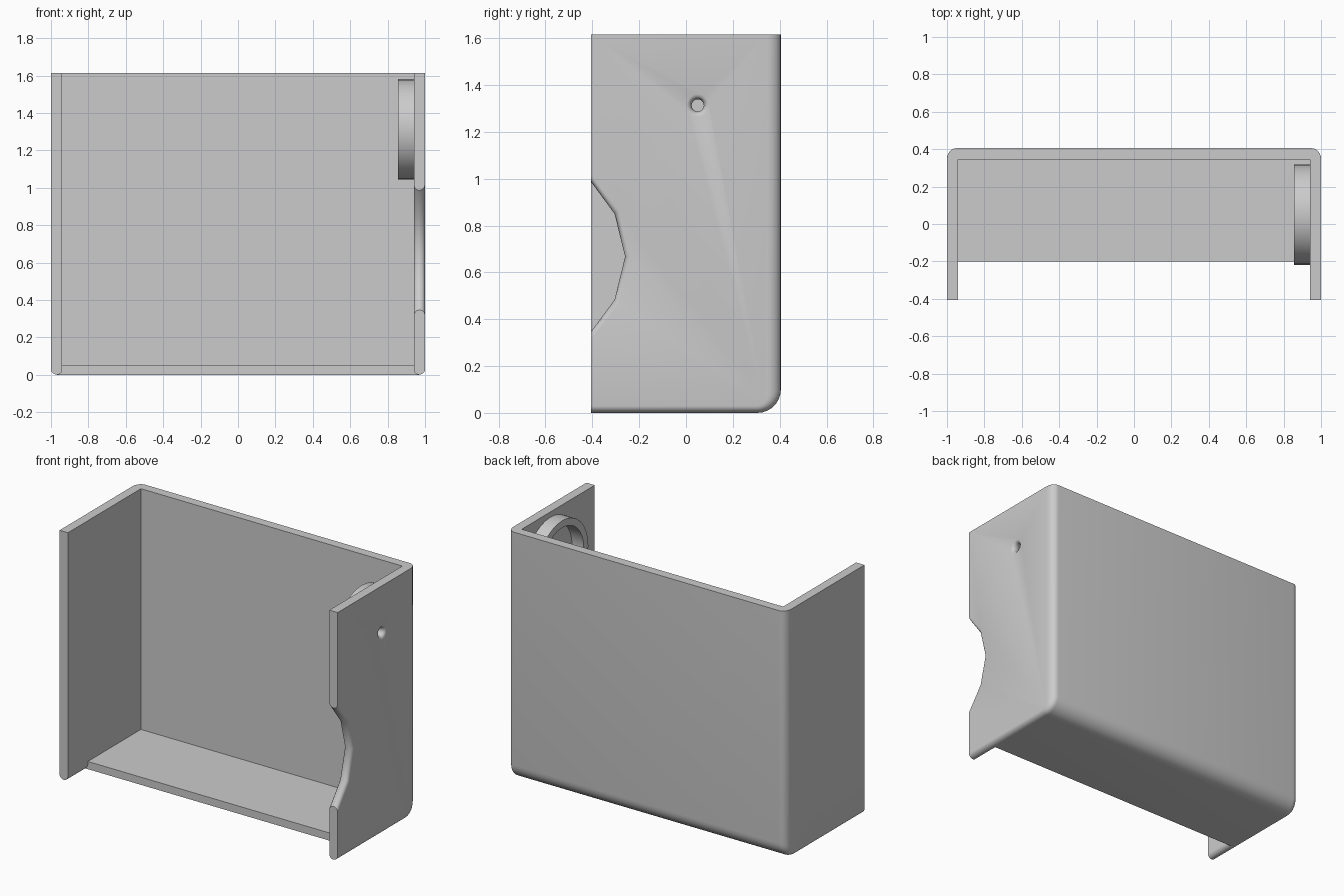
import bpy, bmesh
from math import sin, cos, pi, sqrt, radians

W, D, H = 1.0, 0.405, 1.615      # half width, half depth, height
WALL, FLOOR = 0.06, 0.05
IN = W - WALL                    # inner face of the side walls

if "Cube" in bpy.data.objects:
    bpy.data.objects.remove(bpy.data.objects["Cube"])

grey = bpy.data.materials.new("light grey")
grey.use_nodes = True
grey.diffuse_color = (0.6, 0.6, 0.6, 1)
grey.node_tree.nodes["Principled BSDF"].inputs["Base Color"].default_value = (0.6, 0.6, 0.6, 1)


def make_object(name, bm):
    bmesh.ops.recalc_face_normals(bm, faces=bm.faces[:])
    mesh = bpy.data.meshes.new(name)
    bm.to_mesh(mesh)
    bm.free()
    mesh.materials.append(grey)
    obj = bpy.data.objects.new(name, mesh)
    bpy.context.collection.objects.link(obj)
    return obj


def loft(name, rings, closed=False):
    """Skin a list of rings; cap the ends, or join last to first if closed."""
    bm = bmesh.new()
    rows = [[bm.verts.new(p) for p in ring] for ring in rings]
    pairs = list(zip(rows, rows[1:]))
    if closed:
        pairs.append((rows[-1], rows[0]))
    else:
        bm.faces.new(rows[0])
        bm.faces.new(rows[-1])
    for a, b in pairs:
        n = len(a)
        for i in range(n):
            j = (i + 1) % n
            bm.faces.new((a[i], a[j], b[j], b[i]))
    return make_object(name, bm)


def box(name, x, y, z):
    return loft(name, [[(x[0], y[0], h), (x[1], y[0], h), (x[1], y[1], h), (x[0], y[1], h)]
                       for h in z])


def circle(x, r, n, y=0.05, z=1.313):
    return [(x, y + r * cos(2 * pi * i / n), z + r * sin(2 * pi * i / n)) for i in range(n)]


def flare(depth):
    """(x, offset) pairs across the wall, giving an opening with rounded lips."""
    steps = [-1, -0.92, -0.75, -0.5, 0, 0.5, 0.75, 0.92, 1]
    pairs = [(IN + WALL / 2 * (1 + t), depth * (1 - sqrt(1 - t * t))) for t in steps]
    return [(IN - 0.02, depth)] + pairs + [(W + 0.02, depth)]


def apply_modifiers(obj):
    bpy.context.view_layer.objects.active = obj
    for mod in list(obj.modifiers):
        bpy.ops.object.modifier_apply(modifier=mod.name)


def smooth(obj, angle):
    bpy.ops.object.select_all(action='DESELECT')
    obj.select_set(True)
    bpy.context.view_layer.objects.active = obj
    bpy.ops.object.shade_smooth_by_angle(angle=radians(angle))


# Solid outer body, with a large round along the bottom back edge
shell = box("tray_shell", (-W, W), (-D, D), (0, H))
bm = bmesh.new()
bm.from_mesh(shell.data)
edge = [e for e in bm.edges if all(v.co.y > 0 and v.co.z < 0.01 for v in e.verts)]
bmesh.ops.bevel(bm, geom=edge, offset=0.1, segments=7, profile=0.5, affect='EDGES')

# Rounds around the side outlines, wider at the back than underneath
weight = bm.edges.layers.float.new("bevel_weight_edge")
for e in bm.edges:
    a, b = (v.co for v in e.verts)
    mid = (a + b) / 2
    if abs(mid.x) > W - 0.001 and mid.z < H - 0.001 and mid.y > -D + 0.001:
        e[weight] = 0.5 + 0.5 * min(1, mid.z / 0.1)
bm.to_mesh(shell.data)
bm.free()
bevel = shell.modifiers.new("side rounds", 'BEVEL')
bevel.limit_method = 'WEIGHT'
bevel.width = WALL
bevel.segments = 6
bevel.use_clamp_overlap = False

# Inside space, open at the front and top
cutters = [box("inside_cutter", (-IN, IN), (-1, D - WALL), (FLOOR, 2))]

# Gap in front of the floor, rounding the inner bottom edges of the walls
r = 0.03
half = [(IN + r * (1 - cos(t * pi / 10)), r * (1 - sin(t * pi / 10))) for t in range(6)]
half = [(x, z) for x, z in reversed(half)]
right = [(IN, 0.2)] + [(IN + r - r * sin(t * pi / 10), r - r * cos(t * pi / 10))
                       for t in range(5, -1, -1)] + [(IN + r, -0.1)]
outline = right + [(-x, z) for x, z in reversed(right)]
cutters.append(loft("front_gap_cutter", [[(x, y, z) for x, z in outline] for y in (-1, -0.2)]))

# Thumb notch in the left wall
notch = [(-0.5, 1.115), (-0.305, 0.85), (-0.26, 0.667), (-0.305, 0.483), (-0.5, 0.22)]


def notch_ring(x, off):
    ring = []
    for y, z in notch:
        dy, dz = y + 0.5, z - 0.667
        s = 1 + off / sqrt(dy * dy + dz * dz)
        ring.append((x, -0.5 + dy * s, 0.667 + dz * s))
    return ring


cutters.append(loft("notch_cutter", [notch_ring(x, o) for x, o in flare(0.025)]))

# Small hole through the left wall
cutters.append(loft("hole_cutter", [circle(x, 0.026 + o, 24) for x, o in flare(0.022)]))

for cutter in cutters:
    mod = shell.modifiers.new(cutter.name, 'BOOLEAN')
    mod.operation = 'DIFFERENCE'
    mod.solver = 'EXACT'
    mod.object = cutter
    cutter.hide_render = True
apply_modifiers(shell)
for cutter in cutters:
    bpy.data.objects.remove(cutter)
smooth(shell, 32)

# Round holder ring on the inside of the left wall
ring = loft("holder_ring", [circle(IN + 0.002, 0.268, 32), circle(0.855, 0.268, 32),
                            circle(0.855, 0.222, 32), circle(IN + 0.002, 0.222, 32)], closed=True)
smooth(ring, 32)
